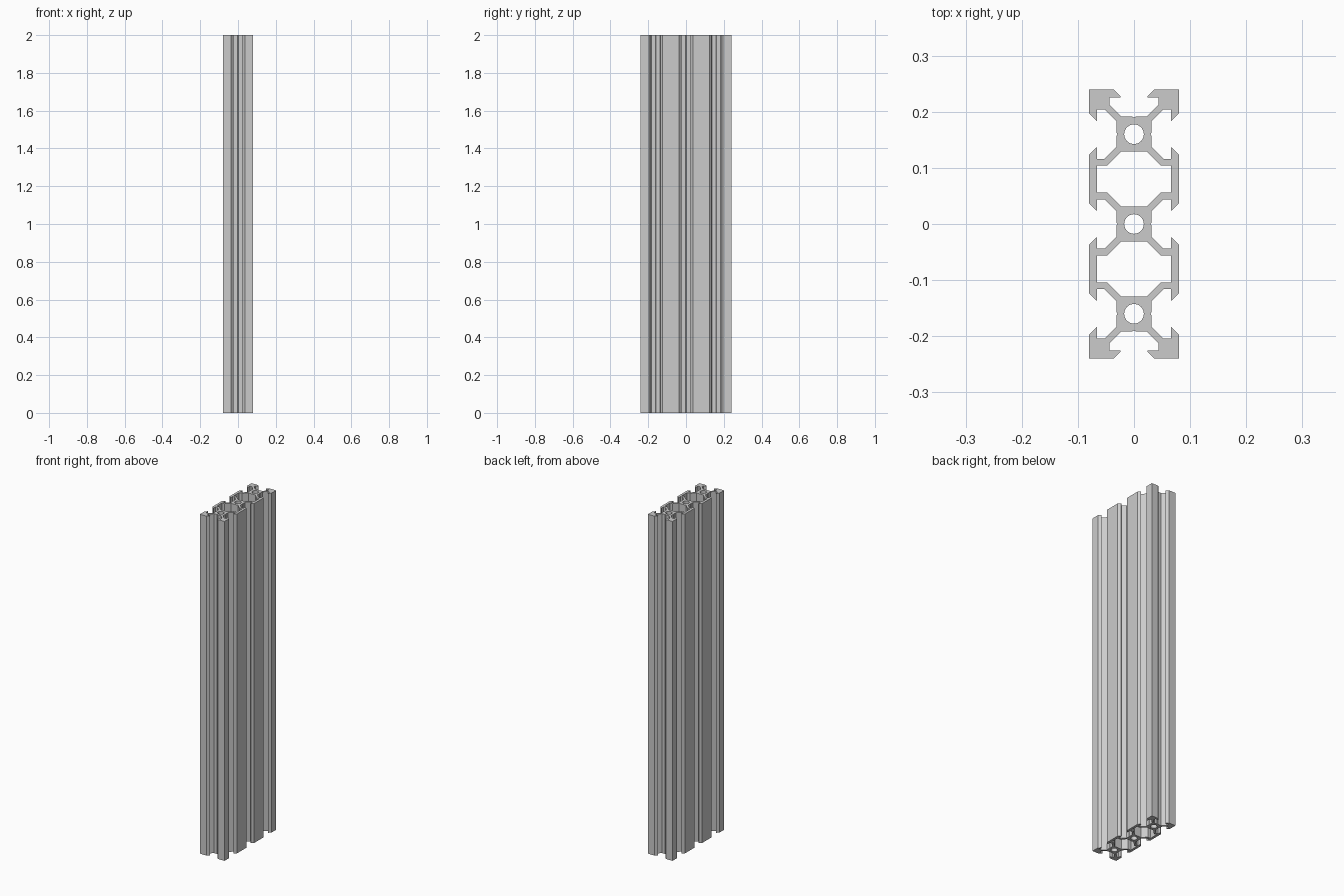
import bpy, bmesh
from math import sin, cos, pi

if "Cube" in bpy.data.objects:
    bpy.data.objects.remove(bpy.data.objects["Cube"])

MM = 0.008      # one profile unit
LENGTH = 2.0
CELLS = (-20, 0, 20)

# Half of one T-slot: (outward distance, offset from slot centre line)
HALF_SLOT = [(10, 4.6), (8.4, 3.0), (8.2, 3.0), (8.2, 5.5),
             (6.56, 5.5), (3.9, 2.84), (3.9, 0.3)]
FULL_SLOT = ([(u, -v) for u, v in HALF_SLOT] + [(3.65, 0)] + HALF_SLOT[::-1])


def slot(cy, turns):
    """Slot outline of the cell at y=cy, turned by quarter turns."""
    c, s = round(cos(turns * pi / 2)), round(sin(turns * pi / 2))
    return [(u * c - v * s, cy + u * s + v * c) for u, v in FULL_SLOT]


# Outer outline, counter-clockwise from the lower right corner
outline = [(10, -30)]
for cy in CELLS:
    outline += slot(cy, 0)
outline += [(10, 30)] + slot(20, 1) + [(-10, 30)]
for cy in reversed(CELLS):
    outline += slot(cy, 2)
outline += [(-10, -30)] + slot(-20, 3)

loops = [outline]

# Octagonal hollows between the cells
quarter = [(8.2, 3.0), (5.94, 3.0), (2.84, 6.1)]
for cy in (-10, 10):
    loops.append([(x, cy + y) for x, y in quarter]
                 + [(-x, cy + y) for x, y in quarter[::-1]]
                 + [(-x, cy - y) for x, y in quarter]
                 + [(x, cy - y) for x, y in quarter[::-1]])

# Round bores through the cores
for cy in CELLS:
    loops.append([(2.18 * cos(2 * pi * i / 48), cy + 2.18 * sin(2 * pi * i / 48))
                  for i in range(48)])

# Fill the cross-section and extrude it
bm = bmesh.new()
for pts in loops:
    vs = [bm.verts.new((x * MM, y * MM, 0)) for x, y in pts]
    for a, b in zip(vs, vs[1:] + vs[:1]):
        bm.edges.new((a, b))
bmesh.ops.triangle_fill(bm, edges=bm.edges[:], use_beauty=True, normal=(0, 0, 1))
res = bmesh.ops.extrude_face_region(bm, geom=bm.faces[:], use_keep_orig=True)
top = [g for g in res["geom"] if isinstance(g, bmesh.types.BMVert)]
bmesh.ops.translate(bm, verts=top, vec=(0, 0, LENGTH))
bmesh.ops.recalc_face_normals(bm, faces=bm.faces[:])

mesh = bpy.data.meshes.new("slotted_rail")
bm.to_mesh(mesh)
bm.free()
rail = bpy.data.objects.new("slotted_rail", mesh)
bpy.context.collection.objects.link(rail)

bpy.context.view_layer.objects.active = rail
rail.select_set(True)
bpy.ops.object.shade_smooth_by_angle(angle=pi / 9)
